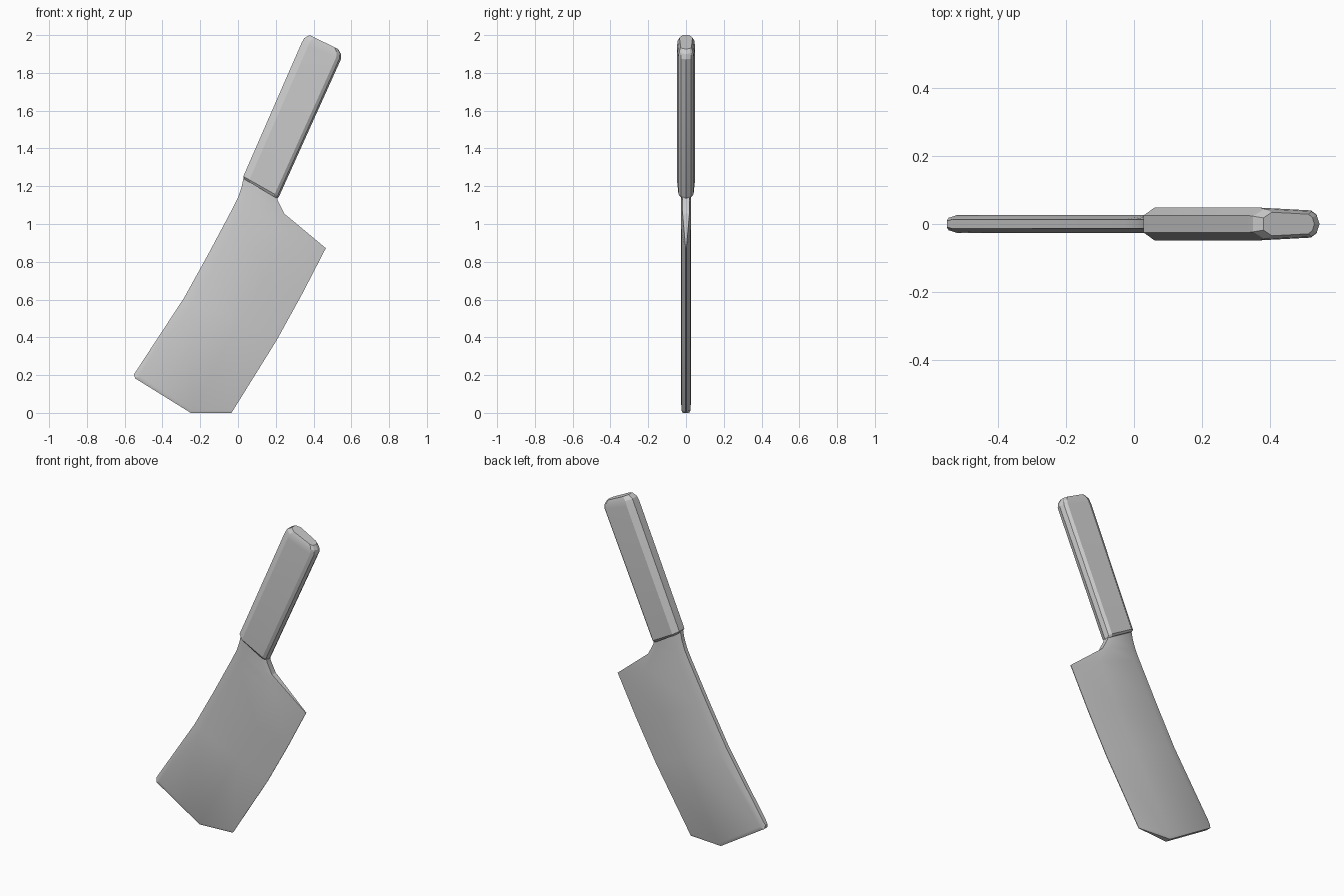
import bpy, bmesh
from math import radians

if "Cube" in bpy.data.objects:
    bpy.data.objects.remove(bpy.data.objects["Cube"])


def lerp(a, b, t):
    return (a[0] + (b[0] - a[0]) * t, a[1] + (b[1] - a[1]) * t)


def loft(name, stations):
    """Each station is a row of (x, z, half_thickness), mirrored front to back."""
    bm = bmesh.new()
    rings = []
    for row in stations:
        front = [bm.verts.new((x, -h, z)) for x, z, h in row]
        back = [bm.verts.new((x, h, z)) for x, z, h in row]
        rings.append(front + back[::-1])
    n = len(rings[0])
    for a, b in zip(rings, rings[1:]):
        for i in range(n):
            j = (i + 1) % n
            bm.faces.new((a[i], a[j], b[j], b[i]))
    # end caps as strips of quads
    for r in (rings[0], rings[-1]):
        for i in range(n // 2 - 1):
            bm.faces.new((r[i], r[i + 1], r[n - 2 - i], r[n - 1 - i]))
    bmesh.ops.remove_doubles(bm, verts=bm.verts, dist=0.0005)
    bmesh.ops.recalc_face_normals(bm, faces=bm.faces)
    mesh = bpy.data.meshes.new(name)
    bm.to_mesh(mesh)
    bm.free()
    ob = bpy.data.objects.new(name, mesh)
    bpy.context.collection.objects.link(ob)
    bpy.ops.object.select_all(action='DESELECT')
    ob.select_set(True)
    bpy.context.view_layer.objects.active = ob
    bpy.ops.object.shade_smooth_by_angle(angle=radians(22))
    return ob


def section(left, right, profile, scale=1.0):
    return [(*lerp(left, right, t), h * scale) for t, h in profile]


# Handle: faceted grip, thick near the spine, ridge on the right
GRIP = [(0, 0.025), (0.17, 0.048), (0.88, 0.04), (0.96, 0.027), (1, 0)]
handle = loft("handle", [
    section((0.035, 1.236), (0.208, 1.134), GRIP, 0.8),
    section((0.028, 1.252), (0.217, 1.145), GRIP),
    section((0.335, 1.955), (0.545, 1.872), GRIP),
    section((0.35, 1.984), (0.545, 1.90), GRIP, 0.92),
    section((0.38, 2.0), (0.53, 1.926), GRIP, 0.72),
])

# Blade: bevelled spine, flat sides, tapering to a thin cutting edge
NECK = [(0, 0.013), (0.18, 0.026), (0.8, 0.026), (1, 0.018)]
BODY = [(0, 0.013), (0.1, 0.026), (0.6, 0.025), (1, 0.002)]
END = [(-0.535, 0.228), (-0.52, 0.195), (-0.24, 0.014), (-0.027, 0.012)]
TIP = [(-0.55, 0.205), (-0.545, 0.183), (-0.25, 0.0), (-0.035, 0.0)]
blade = loft("blade", [
    section((0.032, 1.26), (0.205, 1.16), NECK),
    section((0.02, 1.20), (0.21, 1.125), NECK),
    section((0.0, 1.14), (0.245, 1.055), NECK),
    section((-0.03, 1.08), (0.465, 0.872), BODY),
    section((-0.155, 0.845), (0.34, 0.63), BODY),
    section((-0.285, 0.61), (0.205, 0.385), BODY),
    [(x, z, h) for (x, z), (_, h) in zip(END, BODY)],
    [(x, z, h * 0.7) for (x, z), (_, h) in zip(TIP, BODY)],
])
